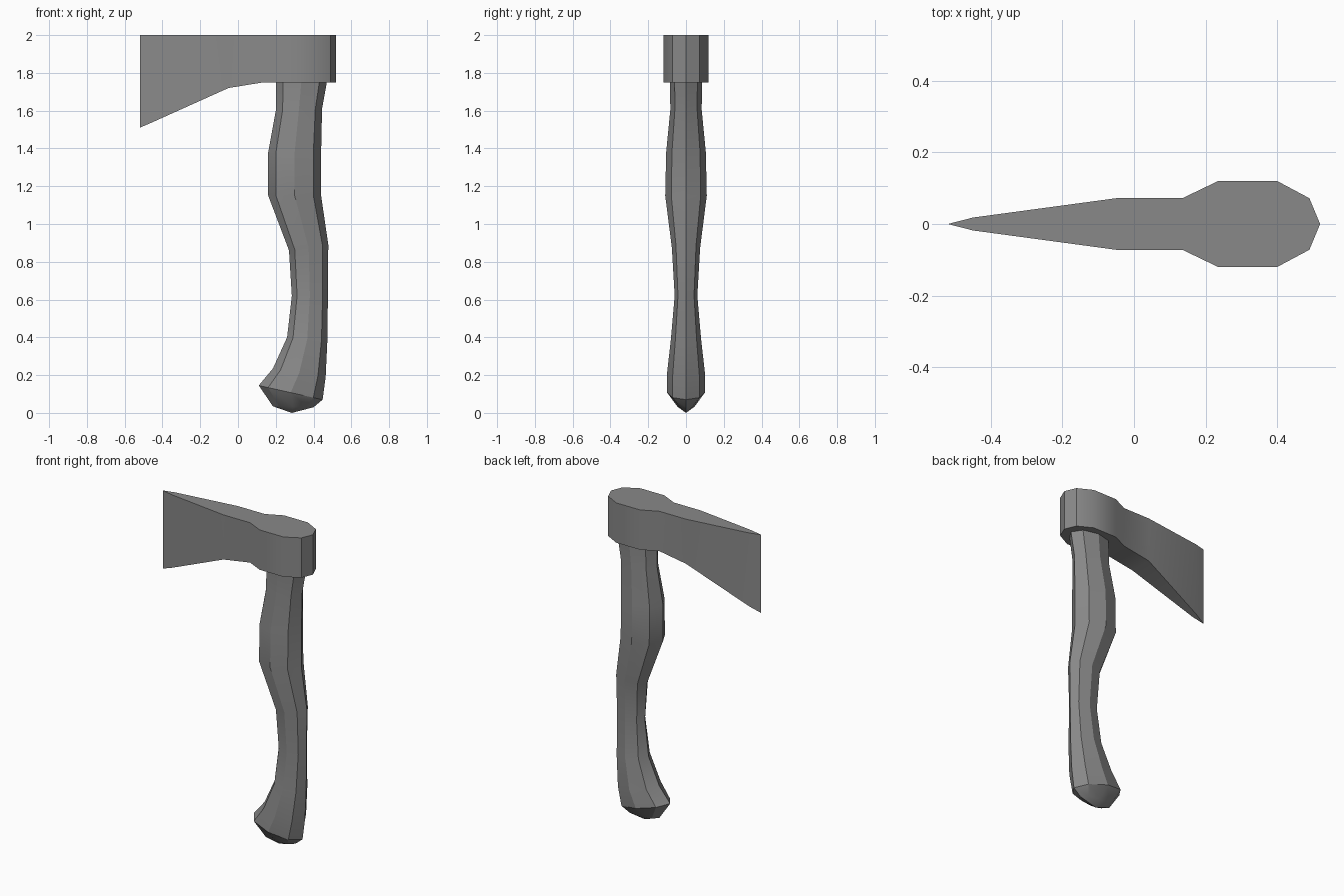
import bpy, bmesh, math

cube = bpy.data.objects.get("Cube")
if cube:
    bpy.data.objects.remove(cube)

grey = bpy.data.materials.new("plain_grey")
grey.use_nodes = True
colour = (0.25, 0.25, 0.25, 1)
grey.diffuse_color = colour
grey.node_tree.nodes["Principled BSDF"].inputs["Base Color"].default_value = colour


def finish(name, bm):
    bmesh.ops.recalc_face_normals(bm, faces=bm.faces)
    mesh = bpy.data.meshes.new(name)
    bm.to_mesh(mesh)
    bm.free()
    mesh.materials.append(grey)
    obj = bpy.data.objects.new(name, mesh)
    bpy.context.collection.objects.link(obj)
    bpy.ops.object.select_all(action="DESELECT")
    obj.select_set(True)
    bpy.context.view_layer.objects.active = obj
    bpy.ops.object.shade_smooth_by_angle(angle=math.radians(30))


# Axe head: stations along x as (x, half thickness, underside height)
stations = [(-0.52, 0, 1.51), (-0.45, 0.018, 1.54), (-0.05, 0.072, 1.72),
            (0.135, 0.072, 1.75), (0.235, 0.12, 1.75), (0.4, 0.12, 1.75),
            (0.49, 0.072, 1.75), (0.52, 0, 1.75)]
outline = [(x, -w, z) for x, w, z in stations]
outline += [(x, w, z) for x, w, z in reversed(stations[1:-1])]
bm = bmesh.new()
top = [bm.verts.new((x, y, 2)) for x, y, z in outline]
low = [bm.verts.new(p) for p in outline]
bm.faces.new(top)
count = len(outline)
for i in range(count):
    j = (i + 1) % count
    bm.faces.new((top[i], top[j], low[j], low[i]))
# Underside strips join the two cheeks station by station
for i in range(len(stations) - 1):
    strip = [low[i], low[i + 1], low[count - i - 1], low[-i]]
    bm.faces.new(list(dict.fromkeys(strip)))
finish("axe_head", bm)

# Handle: rings as (left z, right z, left x, right x, half depth)
rings = [(1.76, 1.76, 0.2, 0.472, 0.085), (1.6, 1.61, 0.2, 0.445, 0.083),
         (1.38, 1.38, 0.16, 0.44, 0.105), (1.15, 1.15, 0.16, 0.44, 0.11),
         (0.86, 0.89, 0.27, 0.478, 0.075), (0.62, 0.62, 0.285, 0.476, 0.06),
         (0.4, 0.38, 0.26, 0.473, 0.08), (0.235, 0.19, 0.185, 0.464, 0.1),
         (0.145, 0.07, 0.11, 0.448, 0.1), (0.035, 0.03, 0.185, 0.4, 0.045)]
SIDES = 8
bm = bmesh.new()
loops = []
for zl, zr, xl, xr, depth in rings:
    loop = []
    for k in range(SIDES):
        a = math.tau * k / SIDES
        t = (1 + math.cos(a)) / 2
        loop.append(bm.verts.new((xl + (xr - xl) * t, depth * math.sin(a), zl + (zr - zl) * t)))
    loops.append(loop)
tip = bm.verts.new((0.285, 0, 0))
bm.faces.new(loops[0])
for k in range(SIDES):
    n = (k + 1) % SIDES
    for a, b in zip(loops, loops[1:]):
        bm.faces.new((a[k], a[n], b[n], b[k]))
    bm.faces.new((loops[-1][k], loops[-1][n], tip))
finish("handle", bm)
